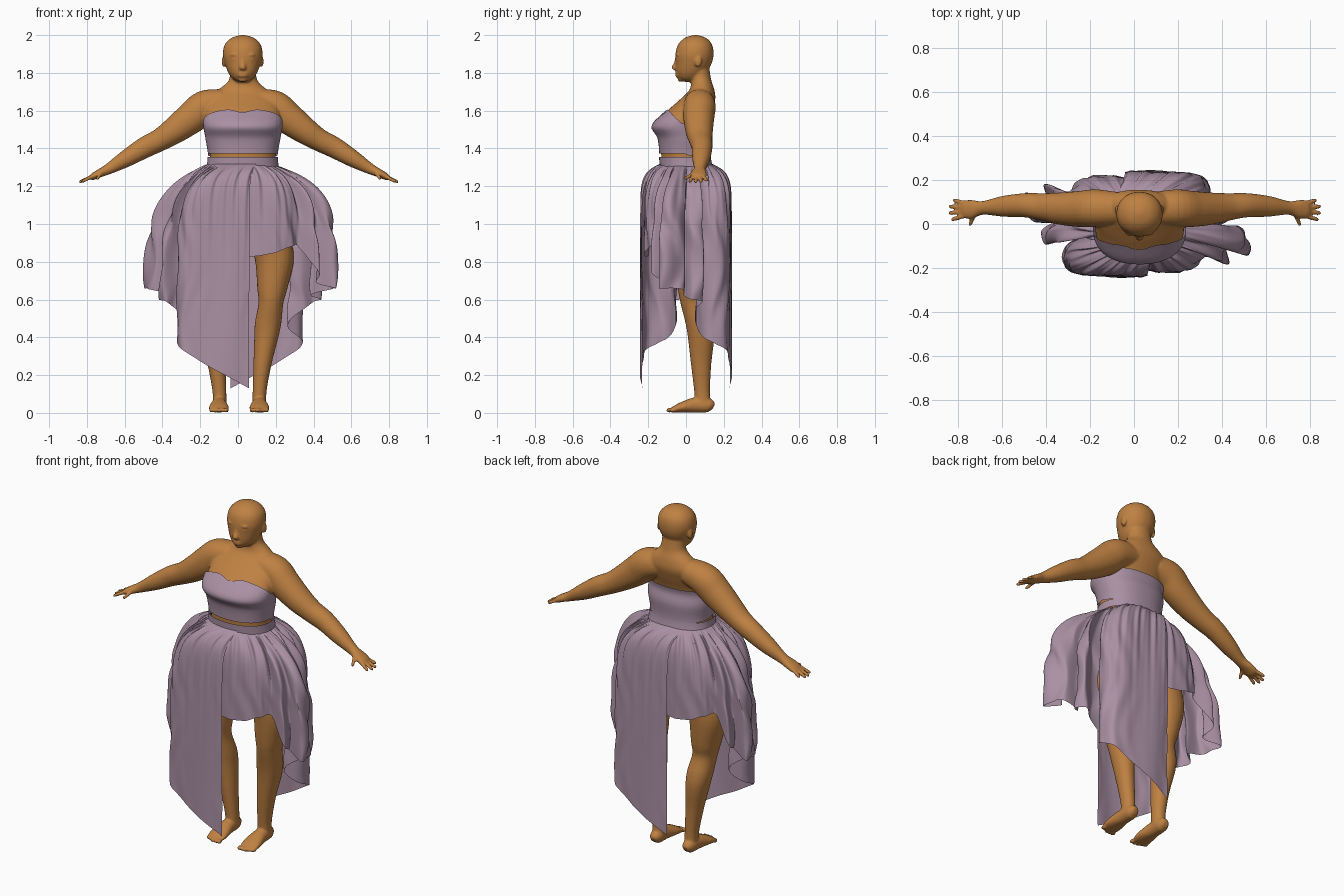
import bpy, bmesh, math
from mathutils import Vector, Matrix

if "Cube" in bpy.data.objects:
    bpy.data.objects.remove(bpy.data.objects["Cube"])


def material(name, col):
    m = bpy.data.materials.new(name)
    m.diffuse_color = (*col, 1)
    m.use_nodes = True
    m.node_tree.nodes["Principled BSDF"].inputs["Base Color"].default_value = m.diffuse_color
    return m


SKIN = material("skin", (0.52, 0.22, 0.055))
CLOTH = material("mauve_cloth", (0.40, 0.28, 0.37))


def spline(pts, n):
    """Catmull-Rom through tuples of any length, n samples."""
    out, last = [], len(pts) - 1
    for k in range(n):
        f = k / (n - 1) * last
        i = min(int(f), last - 1)
        t = f - i
        a, b, c, d = (pts[max(0, min(last, i + o))] for o in (-1, 0, 1, 2))
        out.append(tuple(0.5 * (2 * q + (r - p) * t + (2 * p - 5 * q + 4 * r - s) * t * t
                                + (3 * q - p - 3 * r + s) * t ** 3)
                         for p, q, r, s in zip(a, b, c, d)))
    return out


def oval(ang, rx, ry, p=2.25):
    c, s = math.cos(ang), math.sin(ang)
    return (math.copysign(abs(c) ** (2 / p), c) * rx, math.copysign(abs(s) ** (2 / p), s) * ry)


def grid(name, rows, mat, closed=False, cap=False):
    n = len(rows[0])
    faces = []
    for i in range(len(rows) - 1):
        for j in range(n if closed else n - 1):
            k = (j + 1) % n
            faces.append((i * n + j, i * n + k, (i + 1) * n + k, (i + 1) * n + j))
    if cap:
        faces += [tuple(range(n)), tuple(range((len(rows) - 1) * n, len(rows) * n))]
    me = bpy.data.meshes.new(name)
    me.from_pydata([v for r in rows for v in r], [], faces)
    bm = bmesh.new()
    bm.from_mesh(me)
    bmesh.ops.recalc_face_normals(bm, faces=bm.faces)
    bm.to_mesh(me)
    bm.free()
    me.materials.append(mat)
    me.shade_smooth()
    ob = bpy.data.objects.new(name, me)
    bpy.context.collection.objects.link(ob)
    return ob


body_parts = []


def tube(pts, flat=True, ref=(1, 0, 0), n=24, steps=5):
    """Loft ovals along points (x, y, z, r1, r2); flat keeps sections horizontal."""
    secs = spline(pts, (len(pts) - 1) * steps + 1)
    rows = []
    for i, s in enumerate(secs):
        if flat:
            u, v = Vector((1, 0, 0)), Vector((0, 1, 0))
        else:
            t = (Vector(secs[min(i + 1, len(secs) - 1)][:3]) - Vector(secs[max(i - 1, 0)][:3])).normalized()
            u = Vector(ref)
            u = (u - t * u.dot(t)).normalized()
            v = t.cross(u)
        ring = []
        for j in range(n):
            a, b = oval(math.tau * j / n, s[3], s[4], 2.1)
            ring.append(Vector(s[:3]) + u * a + v * b)
        rows.append(ring)
    body_parts.append(grid("body_part", rows, SKIN, True, True))


def blob(c, r):
    tube([(c[0], c[1], c[2] + r[2] * math.sin(a), r[0] * math.cos(a), r[1] * math.cos(a))
          for a in (-1.5, -1.0, -0.5, 0, 0.5, 1.0, 1.5)], n=16, steps=2)


def both(pts, mx):
    return [pts, [(2 * mx - p[0],) + tuple(p[1:]) for p in pts]]


# torso and neck
TORSO = [(.02, .04, .92, .10, .09), (.02, .04, .98, .21, .14), (.02, .03, 1.15, .215, .15),
         (.025, -.003, 1.33, .175, .126), (.026, -.008, 1.45, .188, .132), (.026, -.03, 1.52, .20, .142),
         (.024, .02, 1.60, .20, .118), (.02, .062, 1.66, .19, .093), (.024, .084, 1.71, .13, .066),
         (.027, .08, 1.76, .076, .054), (.025, .07, 1.82, .07, .054)]
tube(TORSO, n=40)
torso_secs = spline(TORSO, 400)


def torso_ring(z, ang, off):
    s = min(torso_secs, key=lambda q: abs(q[2] - z))
    a, b = oval(ang, s[3] + off, s[4] + off)
    return Vector((s[0] + a, s[1] + b, z))


# head with face features
tube([(.025, .025, 1.752, .025, .03), (.025, .02, 1.768, .052, .058), (.025, .027, 1.80, .076, .079),
      (.025, .04, 1.85, .095, .096), (.025, .045, 1.9, .105, .101), (.025, .048, 1.95, .095, .09),
      (.025, .05, 1.985, .06, .057), (.025, .05, 2.0, .012, .012)], n=32)
tube([(.025, -.045, 1.885, .008, .01), (.025, -.052, 1.855, .011, .012), (.025, -.06, 1.828, .018, .017),
      (.025, -.055, 1.816, .016, .012)], n=16)
for z in (1.784, 1.797):
    blob((.025, -.042, z), (.03, .016, .007))
blob((.025, -.028, 1.764), (.026, .016, .012))
for s in (-1, 1):
    blob((.025 + s * .041, -.040, 1.872), (.017, .010, .008))
    blob((.025 + s * .041, -.043, 1.896), (.026, .011, .006))
    blob((.025 + s * .101, .065, 1.86), (.010, .02, .03))

# arms and hands
ARM = [(.09, .07, 1.645, .075, .07), (.19, .072, 1.622, .085, .086), (.26, .068, 1.565, .082, .085),
       (.35, .07, 1.497, .073, .072), (.43, .078, 1.445, .062, .060), (.51, .085, 1.405, .055, .056),
       (.61, .08, 1.345, .047, .045), (.70, .073, 1.292, .031, .029), (.75, .068, 1.268, .042, .022),
       (.785, .066, 1.25, .040, .018), (.80, .066, 1.243, .02, .01)]
FINGERS = [((.78, .035, 1.252), (.838, .018, 1.222)), ((.785, .056, 1.25), (.85, .05, 1.22)),
           ((.785, .076, 1.25), (.85, .08, 1.221)), ((.78, .096, 1.252), (.83, .11, 1.228)),
           ((.73, .045, 1.27), (.755, -.008, 1.238))]
for arm in both(ARM, .008):
    tube(arm, False, (0, 1, 0))
for a, b in FINGERS:
    a, b = Vector(a), Vector(b)
    pts = [(*a.lerp(b, f), r, r) for f, r in ((0, .010), (.5, .010), (.9, .009), (1, .005))]
    for f in both(pts, .004):
        tube(f, False, (0, 0, 1), n=10, steps=2)

# legs and feet
LEG = [(.12, .04, 1.12, .11, .12), (.15, .04, .98, .115, .115), (.192, .045, .82, .104, .105),
       (.182, .045, .66, .08, .088), (.174, .045, .58, .066, .074), (.16, .07, .48, .07, .074),
       (.15, .08, .40, .064, .07), (.13, .08, .26, .048, .054), (.115, .085, .12, .037, .042),
       (.113, .09, .04, .036, .04)]
FOOT = [(.111, .145, .03, .018, .018), (.112, .12, .04, .035, .037), (.113, .05, .042, .04, .04),
        (.113, -.02, .03, .052, .028), (.114, -.065, .018, .05, .016), (.114, -.075, .015, .03, .01)]
for leg in both(LEG, .008):
    tube(leg)
for foot in both(FOOT, .006):
    tube(foot, False)
for i in range(5):
    for t in both([(.073 + i * .02, -.075 - .012 * (i < 3) + .006 * (i == 4), .014)], .006):
        blob(t[0], (.012 - .001 * (i > 0), .018, .013))

# fuse the body parts into one smooth skin
for o in bpy.data.objects:
    o.select_set(False)
for o in body_parts:
    o.select_set(True)
bpy.context.view_layer.objects.active = body_parts[0]
bpy.ops.object.join()
body = bpy.context.object
body.name = "body"
rm = body.modifiers.new("fuse", 'REMESH')
rm.mode, rm.voxel_size, rm.use_smooth_shade = 'VOXEL', .0065, True
sm = body.modifiers.new("soften", 'SMOOTH')
sm.factor, sm.iterations = .5, 4


# bodice: sweetheart front edge, back reaches down to the waistband
def bodice_top(a):
    f = -math.sin(a)
    if f < 0:
        return 1.535 - .01 * f
    return 1.535 + .075 * f ** .8 - .018 * math.exp(-(math.cos(a) / .2) ** 2)


def bodice_low(a):
    return 1.372 - .02 * max(0, math.sin(a)) ** .4


N = 120
angs = [math.tau * i / N for i in range(N)]
grid("bodice", [[torso_ring(bodice_low(a) + (bodice_top(a) - bodice_low(a)) * j / 20, a, .01) for a in angs]
                for j in range(21)], CLOTH, True)

# waistband
grid("waistband", [[torso_ring(z, a, .012) for a in angs] for z in (1.305, 1.33, 1.355)], CLOTH, True)

# gathered skirt: hem points (waist angle, x, y, z) of one panel, from long edge to short edge
HEM = [(-70, .06, -.235, .13), (-88, -.05, -.24, .19), (-108, -.18, -.235, .26), (-125, -.285, -.21, .33),
       (-137, -.325, -.15, .37), (-145, -.30, -.09, .40), (-150, -.25, -.06, .46), (-156, -.32, -.05, .55),
       (-162, -.39, -.09, .59), (-168, -.41, -.03, .60), (-173, -.37, .01, .62), (-180, -.45, .01, .65),
       (-188, -.50, .07, .66), (-196, -.485, .14, .66), (-203, -.40, .11, .69), (-210, -.40, .18, .75),
       (-218, -.31, .15, .88), (-228, -.26, .19, .88), (-240, -.18, .215, .85), (-252, -.08, .22, .83),
       (-268, .02, .20, .83)]
cols = spline(HEM, 400)


def skirt_panel(name, slope, turn):
    rows = []
    for j in range(49):
        t = (j / 48) ** 1.4
        row = []
        for deg, x, y, z in cols:
            a = math.radians(deg)
            side = math.cos(a) ** 2
            depth = (1.318 - z) * t
            s = 1 - math.exp(-depth / (.045 + slope * side))
            p = torso_ring(1.318, a, .010).lerp(Vector((x, y, 0)), s)
            p.z = 1.318 - depth
            # gathers fade downward, crumples sit on the puffed sides
            g = (.007 * math.sin(a * 37) + .004 * math.sin(a * 59 + 1 + depth * 5)) * math.exp(-depth * 4.5)
            g += .012 * side * math.sin(a * 23 + 3 * math.sin(depth * 9)) + .004 * math.sin(a * 9 + depth * 3)
            g *= min(1, depth / .04)
            q = p + Vector((math.cos(a), math.sin(a), 0)) * g
            row.append(turn @ q)
        rows.append(row)
    grid(name, rows, CLOTH)


half_turn = (Matrix.Translation((.01, 0, 0)) @ Matrix.Rotation(math.pi, 4, 'Z')
             @ Matrix.Translation((-.01, 0, 0)))
skirt_panel("skirt_panel_front_left", .12, Matrix.Identity(4))
skirt_panel("skirt_panel_back_right", .075, half_turn)
